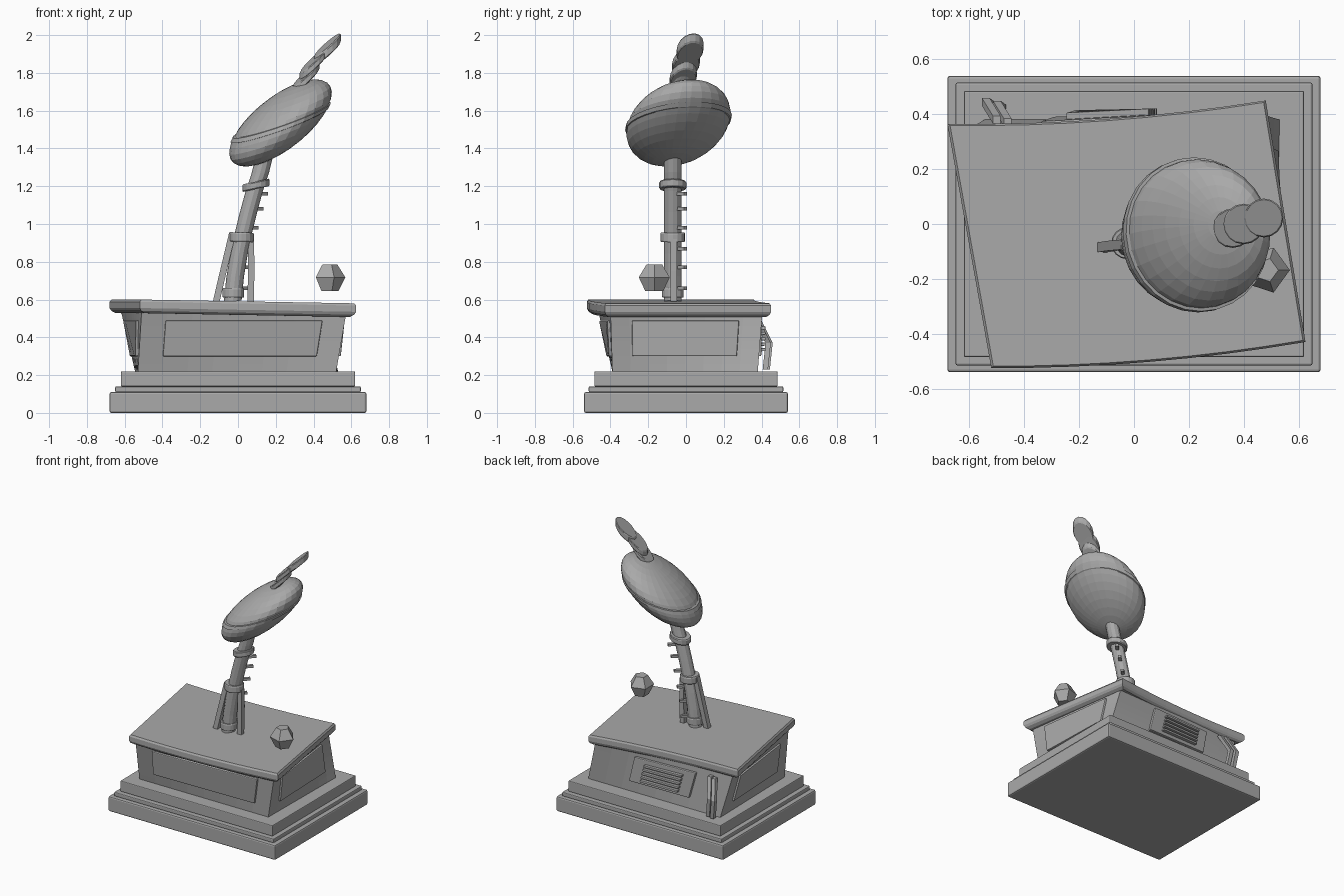
import bpy, bmesh, math
from mathutils import Vector, Matrix

if "Cube" in bpy.data.objects:
    bpy.data.objects.remove(bpy.data.objects["Cube"], do_unlink=True)

GREY = (0.4, 0.4, 0.4, 1)
mat = bpy.data.materials.new("plain_grey")
mat.use_nodes = True
mat.diffuse_color = GREY
mat.node_tree.nodes["Principled BSDF"].inputs["Base Color"].default_value = GREY


def finish(name, bm, bevel=0.0):
    bmesh.ops.recalc_face_normals(bm, faces=bm.faces)
    mesh = bpy.data.meshes.new(name)
    bm.to_mesh(mesh)
    bm.free()
    obj = bpy.data.objects.new(name, mesh)
    bpy.context.collection.objects.link(obj)
    mesh.materials.append(mat)
    if bevel:
        mod = obj.modifiers.new("bevel", 'BEVEL')
        mod.width, mod.segments, mod.limit_method = bevel, 2, 'ANGLE'
    return obj


def loft(name, rings, bevel=0.0):
    """Skin a list of equal-length point rings and cap both ends."""
    bm = bmesh.new()
    loops = [[bm.verts.new(p) for p in ring] for ring in rings]
    n = len(loops[0])
    for a, b in zip(loops, loops[1:]):
        for i in range(n):
            bm.faces.new((a[i], a[(i + 1) % n], b[(i + 1) % n], b[i]))
    bm.faces.new(loops[0][::-1])
    bm.faces.new(loops[-1])
    return finish(name, bm, bevel)


def box(name, hx, hy, z0, z1, bevel):
    corners = [(-hx, -hy), (hx, -hy), (hx, hy), (-hx, hy)]
    return loft(name, [[(x, y, z) for x, y in corners] for z in (z0, z1)], bevel)


def circle(centre, radius, n=16, sx=0.0, sy=0.0):
    """Horizontal circle whose height is sheared by sx and sy."""
    pts = []
    for i in range(n):
        t = 2 * math.pi * i / n
        x, y = radius * math.cos(t), radius * math.sin(t)
        pts.append((centre[0] + x, centre[1] + y, centre[2] + sx * x + sy * y))
    return pts


def disc(name, centre, radius, height, sx=0.0, sy=0.0, n=16):
    x, y, z = centre
    h = height / 2
    return loft(name, [circle((x, y, z + k), r, n, sx, sy) for k, r in
                       ((-h, radius * 0.94), (-h * 0.7, radius),
                        (h * 0.7, radius), (h, radius * 0.94))])


def bar(name, points, half):
    """Square bar along a path in the vertical direction."""
    return loft(name, [[(p[0] + half * a, p[1] + half * b, p[2])
                        for a, b in ((-1, -1), (1, -1), (1, 1), (-1, 1))] for p in points])


# Stepped plinth
box("plinth_bottom", 0.68, 0.54, 0.0, 0.11, 0.01)
box("plinth_middle", 0.65, 0.515, 0.11, 0.14, 0.006)
box("plinth_top", 0.62, 0.485, 0.14, 0.22, 0.006)

# Twisted body, widening to the top
low = [Vector(p) for p in ((-0.53, -0.39, 0.22), (0.52, -0.39, 0.22), (0.53, 0.38, 0.22), (-0.545, 0.38, 0.22))]
high = [Vector(p) for p in ((-0.51, -0.465, 0.54), (0.575, -0.40, 0.54), (0.45, 0.405, 0.54), (-0.62, 0.335, 0.54))]
N = 8
loft("body", [[low[i].lerp(high[i], t / N).lerp(low[(i + 1) % 4].lerp(high[(i + 1) % 4], t / N), s / N)
               for i in range(4) for s in range(N)] for t in range(N + 1)])


def on_face(i, s, t, out):
    """Point on body side i at width s and height t, pushed outward."""
    j = (i + 1) % 4
    p = low[i].lerp(high[i], t).lerp(low[j].lerp(high[j], t), s)
    normal = (low[j] - low[i]).cross(high[i] + high[j] - low[i] - low[j]).normalized()
    return p + normal * out


def plate(name, i, s0, s1, t0, t1, d0, d1, bevel=0.006):
    steps = 6
    edge = [(s0 + (s1 - s0) * k / steps, t0) for k in range(steps + 1)]
    edge += [(s1 - (s1 - s0) * k / steps, t1) for k in range(steps + 1)]
    return loft(name, [[on_face(i, s, t, d) for s, t in edge] for d in (d0, d1)], bevel)


# Raised side panels and back grille
plate("front_panel", 0, 0.12, 0.89, 0.25, 0.84, -0.03, 0.014)
plate("right_panel", 1, 0.14, 0.85, 0.25, 0.84, -0.03, 0.014)
plate("back_panel", 2, 0.3, 0.75, 0.25, 0.84, -0.03, 0.018)
plate("left_panel", 3, 0.14, 0.85, 0.25, 0.84, -0.03, 0.014)
for k in range(5):
    t = 0.33 + 0.09 * k
    plate("grille_slat_%d" % (k + 1), 2, 0.39, 0.67, t, t + 0.05, 0.0, 0.042, 0.003)

# Bent double bracket at the back corner
for k, dx in enumerate((-0.53, -0.49)):
    dy = -0.01 * k
    bar("bracket_bar_%d" % (k + 1), [(dx + 0.03, 0.38 + dy, 0.5), (dx - 0.01, 0.445 + dy, 0.37),
                                     (dx + 0.01, 0.43 + dy, 0.23)], 0.014)

# Skewed, slightly bowed desk top
cap = [Vector(p) for p in ((-0.52, -0.525, 0.6), (0.625, -0.43, 0.58), (0.48, 0.45, 0.58), (-0.68, 0.365, 0.6))]
middle = sum(cap, Vector()) / 4


def cap_ring(scale, drop):
    ring = []
    for i in range(4):
        for s in range(N):
            f = s / N
            p = cap[i].lerp(cap[(i + 1) % 4], f)
            if i % 2 == 0:
                p.y -= 0.1 * f * (1 - f)
            q = middle + (p - middle) * scale
            ring.append((q.x, q.y, p.z - drop))
    return ring


loft("desk_top", [cap_ring(0.95, 0.072), cap_ring(0.985, 0.06), cap_ring(1.0, 0.045),
                  cap_ring(1.0, 0.012), cap_ring(0.985, 0.0)])

# Leaning neck with collars, struts and pegs
path = [(-0.028, 0.59), (-0.015, 0.72), (0.005, 0.84), (0.028, 0.95), (0.055, 1.06),
        (0.085, 1.17), (0.118, 1.27), (0.14, 1.36)]
NECK_Y = -0.07
loft("neck", [circle((x, NECK_Y, z), 0.047, 12, 0.1) for x, z in path])
disc("neck_foot", (-0.025, NECK_Y, 0.635), 0.058, 0.05)
disc("lower_collar", (0.018, NECK_Y, 0.93), 0.066, 0.05, -0.03)
disc("upper_collar", (0.095, NECK_Y, 1.205), 0.072, 0.04, 0.22)
bar("left_strut", [(-0.115, -0.085, 0.59), (-0.085, -0.08, 0.72), (-0.03, -0.075, 0.95)], 0.018)
bar("right_strut", [(0.067, -0.065, 0.59), (0.07, -0.065, 0.75), (0.068, -0.065, 0.92)], 0.017)
for k, (x, z) in enumerate(((-0.02, 0.66), (-0.01, 0.77), (0.01, 0.87), (0.035, 0.98), (0.06, 1.08), (0.085, 1.16))):
    bm = bmesh.new()
    bmesh.ops.create_cube(bm, size=1, matrix=Matrix.Translation((x + 0.045, NECK_Y + 0.045, z))
                          @ Matrix.Rotation(math.pi / 4, 4, 'Z') @ Matrix.Diagonal((0.06, 0.022, 0.018, 1)))
    finish("peg_%d" % (k + 1), bm)

# Tilted oval head with a raised seam band around it
shear = Matrix(((0.272, 0, 0), (0, 0.276, 0), (0.158, 0.055, 0.159)))
turn = Matrix.Rotation(math.radians(21), 3, 'Y') @ Matrix.Rotation(math.radians(-7.5), 3, 'X')
centre = Vector((0.225, -0.04, 1.535))
profile = []
for k in range(1, 16):
    a = math.radians(-90 + 180 * k / 16)
    profile.append((math.cos(a), math.sin(a)))
profile[7:8] = [(1.0, -0.06), (1.025, -0.05), (1.025, 0.07), (0.985, 0.08)]
profile = [(0.02, -1.0)] + profile + [(0.02, 1.0)]
rings = []
for r, h in profile:
    rings.append([centre + shear @ turn @ Vector((r * math.cos(t), r * math.sin(t), h))
                  for t in (2 * math.pi * i / 28 for i in range(28))])
loft("head", rings)

# Ringed horn on the head
loft("horn_core", [circle(p, r, 16, 0.9, 0.25) for p, r in
                   (((0.325, -0.03, 1.71), 0.055), ((0.38, -0.01, 1.81), 0.053), ((0.46, 0.02, 1.92), 0.055))])
disc("horn_ring_low", (0.36, -0.015, 1.775), 0.072, 0.04, 0.9, 0.25)
disc("horn_ring_high", (0.4, 0.0, 1.85), 0.074, 0.04, 0.9, 0.25)
disc("horn_tip", (0.473, 0.022, 1.925), 0.071, 0.05, 0.85, 0.25)

# Faceted gem floating above the desk
gem = (0.482, -0.168)
loft("gem", [circle((*gem, z), r, 5) for z, r in ((0.645, 0.05), (0.718, 0.086), (0.785, 0.044))])
